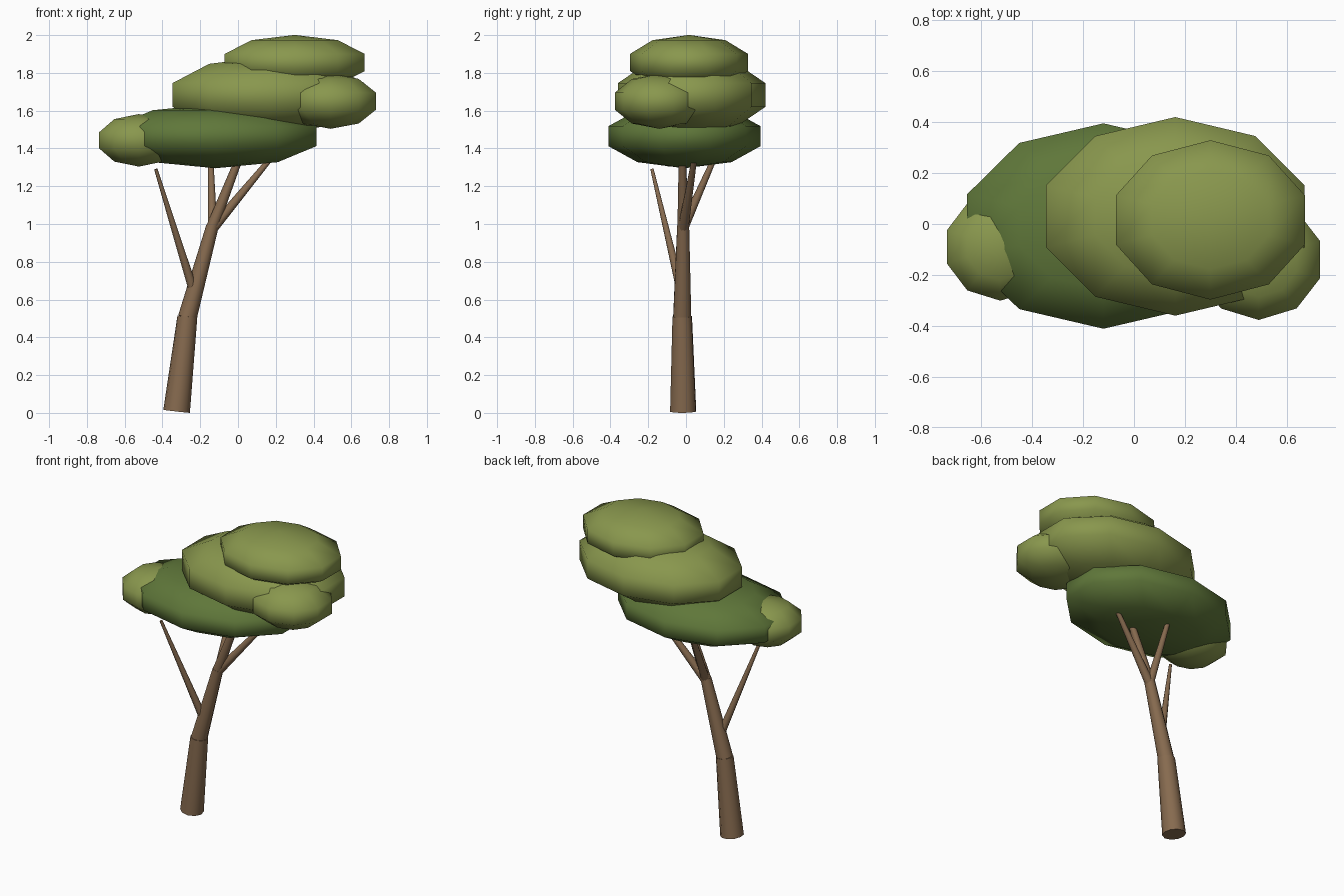
import bpy
from mathutils import Vector

cube = bpy.data.objects.get("Cube")
if cube:
    bpy.data.objects.remove(cube, do_unlink=True)


def material(name, color):
    mat = bpy.data.materials.new(name)
    mat.use_nodes = True
    mat.diffuse_color = (*color, 1)
    bsdf = mat.node_tree.nodes["Principled BSDF"]
    bsdf.inputs["Base Color"].default_value = (*color, 1)
    bsdf.inputs["Roughness"].default_value = 0.9
    return mat


bark = material("bark_brown", (0.24, 0.145, 0.078))
olive = material("olive_leaf", (0.25, 0.31, 0.075))
green = material("dark_green_leaf", (0.115, 0.185, 0.042))


def finish(name, mat, angle):
    obj = bpy.context.object
    obj.name = obj.data.name = name
    obj.data.materials.append(mat)
    bpy.ops.object.shade_smooth_by_angle(angle=angle)
    return obj


def leaf_pad(name, mat, center, radii):
    """Flattened low-poly sphere of foliage."""
    bpy.ops.mesh.primitive_uv_sphere_add(segments=10, ring_count=5, radius=1, location=center)
    bpy.context.object.scale = radii
    bpy.ops.object.transform_apply(location=False, rotation=False, scale=True)
    finish(name, mat, 3.1)


def limb(name, start, end, r_start, r_end):
    """Tapered limb between two points."""
    a, b = Vector(start), Vector(end)
    bpy.ops.mesh.primitive_cone_add(vertices=10, radius1=r_start, radius2=r_end,
                                    depth=(b - a).length, location=(a + b) / 2)
    bpy.context.object.rotation_euler = (b - a).to_track_quat("Z", "Y").to_euler()
    finish(name, bark, 0.9)


# Trunk
fork = (-0.135, -0.015, 0.99)
limb("lower_trunk", (-0.325, -0.015, 0.008), (-0.268, -0.02, 0.51), 0.071, 0.053)
limb("upper_trunk", (-0.268, -0.02, 0.505), fork, 0.05, 0.033)

# Branches
limb("main_branch", (-0.14, -0.015, 0.975), (0.015, -0.02, 1.37), 0.032, 0.019)
limb("left_branch", (-0.135, -0.015, 0.975), (0.2, 0.05, 1.38), 0.028, 0.013)
limb("back_branch", (-0.135, -0.015, 0.975), (-0.145, 0.155, 1.36), 0.026, 0.014)
limb("right_branch", (-0.24, -0.03, 0.66), (-0.435, -0.18, 1.29), 0.024, 0.009)

# Canopy
leaf_pad("lower_canopy", green, (-0.12, -0.008, 1.465), (0.592, 0.424, 0.17))
leaf_pad("middle_canopy", olive, (0.162, 0.03, 1.683), (0.562, 0.41, 0.204))
leaf_pad("top_canopy", olive, (0.30, 0.016, 1.855), (0.41, 0.329, 0.146))
leaf_pad("right_leaf_cluster", olive, (-0.525, -0.09, 1.443), (0.232, 0.222, 0.139))
leaf_pad("left_leaf_cluster", olive, (0.49, -0.14, 1.65), (0.266, 0.249, 0.146))
